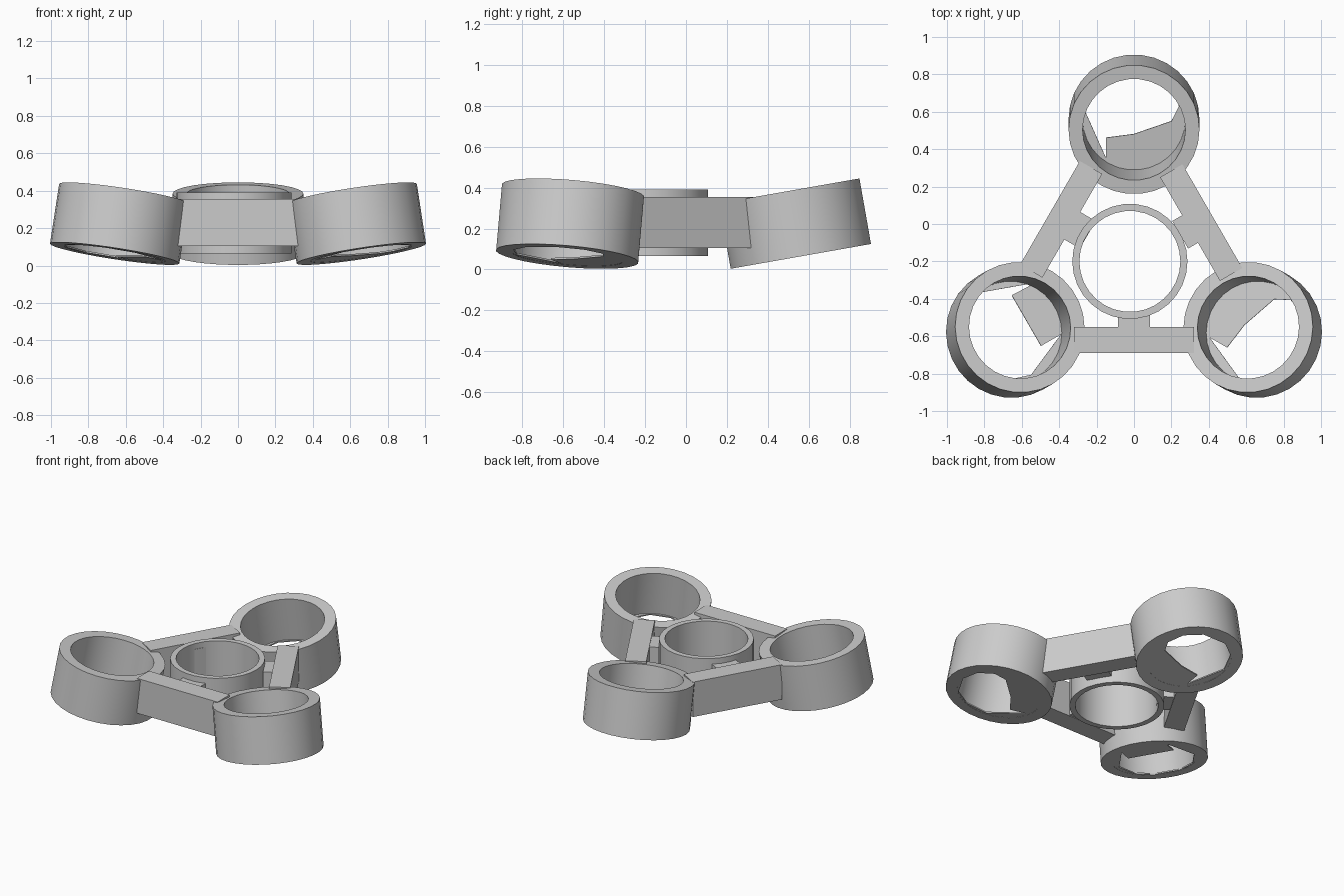
import bpy, bmesh
from math import radians, sin, cos, tau
from mathutils import Vector, Matrix

cube = bpy.data.objects.get("Cube")
if cube:
    bpy.data.objects.remove(cube, do_unlink=True)

grey = bpy.data.materials.new("matte grey")
grey.use_nodes = True
grey.diffuse_color = (0.6, 0.6, 0.6, 1)
grey.node_tree.nodes["Principled BSDF"].inputs["Base Color"].default_value = (0.6, 0.6, 0.6, 1)

PIVOT = Vector((0, -0.2, 0))
SIDES = 30
TILT = radians(10)


def finish(name, bm, smooth=False):
    bmesh.ops.recalc_face_normals(bm, faces=bm.faces)
    mesh = bpy.data.meshes.new(name)
    bm.to_mesh(mesh)
    bm.free()
    mesh.materials.append(grey)
    obj = bpy.data.objects.new(name, mesh)
    bpy.context.collection.objects.link(obj)
    if smooth:
        bpy.ops.object.select_all(action="DESELECT")
        obj.select_set(True)
        bpy.context.view_layer.objects.active = obj
        bpy.ops.object.shade_smooth_by_angle(angle=radians(30))
    return obj


def tube(name, outer, inner, height):
    """Open ring with a rectangular wall section, centred on its origin."""
    bm = bmesh.new()
    h = height / 2
    rings = [[bm.verts.new((r * cos(tau * i / SIDES), r * sin(tau * i / SIDES), z))
              for i in range(SIDES)]
             for r, z in ((outer, -h), (outer, h), (inner, h), (inner, -h))]
    for k in range(4):
        a, b = rings[k], rings[(k + 1) % 4]
        for i in range(SIDES):
            j = (i + 1) % SIDES
            bm.faces.new((a[i], a[j], b[j], b[i]))
    return finish(name, bm, True)


def floor_plate(name, hole, z, thick=0.009):
    """Thin disc with an angular opening."""
    bm = bmesh.new()
    disc = [(0.31 * cos(tau * i / SIDES), 0.31 * sin(tau * i / SIDES)) for i in range(SIDES)]
    edges = []
    for loop in (disc, hole):
        vs = [bm.verts.new((x, y, z)) for x, y in loop]
        edges += [bm.edges.new((vs[i - 1], vs[i])) for i in range(len(vs))]
    bmesh.ops.triangle_fill(bm, use_beauty=True, edges=edges, normal=(0, 0, 1))
    ext = bmesh.ops.extrude_face_region(bm, geom=bm.faces[:], use_keep_orig=True)
    top = [g for g in ext["geom"] if isinstance(g, bmesh.types.BMVert)]
    bmesh.ops.translate(bm, verts=top, vec=(0, 0, thick))
    return finish(name, bm)


def block(name, size, centre, turn):
    """Box turned about the pivot."""
    bm = bmesh.new()
    bmesh.ops.create_cube(bm, size=1, matrix=Matrix.Translation(centre) @ Matrix.Diagonal((*size, 1)))
    obj = finish(name, bm)
    obj.location = PIVOT
    obj.rotation_euler = (0, 0, turn)
    return obj


# Openings in the cup floors, leaving a tab toward the hub
far_edge = [(0.2, 0.18), (0.09, 0.255), (-0.09, 0.255), (-0.2, 0.18)]
joined_tab = [(-0.26, 0.04), (-0.15, -0.21), (-0.15, -0.1), (0, -0.08),
              (0.2, -0.01), (0.24, 0.07)] + far_edge
mirrored_tab = [(-x, y) for x, y in joined_tab]
free_tab = [(-0.25, 0.02), (-0.143, -0.23), (-0.143, -0.105), (0.17, -0.105),
            (0.165, -0.25), (0.265, 0.03)] + far_edge

# Three cups leaning toward the hub
for side, turn, hole in (("back", 0, joined_tab), ("left", -120, mirrored_tab),
                         ("right", 120, free_tab)):
    turn = radians(turn)
    spot = PIVOT + Matrix.Rotation(turn, 3, "Z") @ Vector((0, 0.733, 0.224))
    for part in (tube(side + "_cup", 0.35, 0.275, 0.325),
                 floor_plate(side + "_cup_floor", hole, -0.1615)):
        part.location = spot
        part.rotation_euler = (TILT, 0, turn)

# Hub ring
hub = tube("hub_ring", 0.308, 0.27, 0.325)
hub.location = (-0.022, -0.2, 0.228)

# Bars between cups, each with a short stub reaching the hub
for side, turn, dist in (("front", 0, 0.42), ("left", 120, 0.415), ("right", -120, 0.45)):
    turn = radians(turn)
    block(side + "_bar", (0.64, 0.138, 0.25), (0, -dist, 0.23), turn)
    reach = dist - 0.05 - 0.285
    block(side + "_stub", (0.17, reach, 0.24), (0, -0.285 - reach / 2, 0.23), turn)
